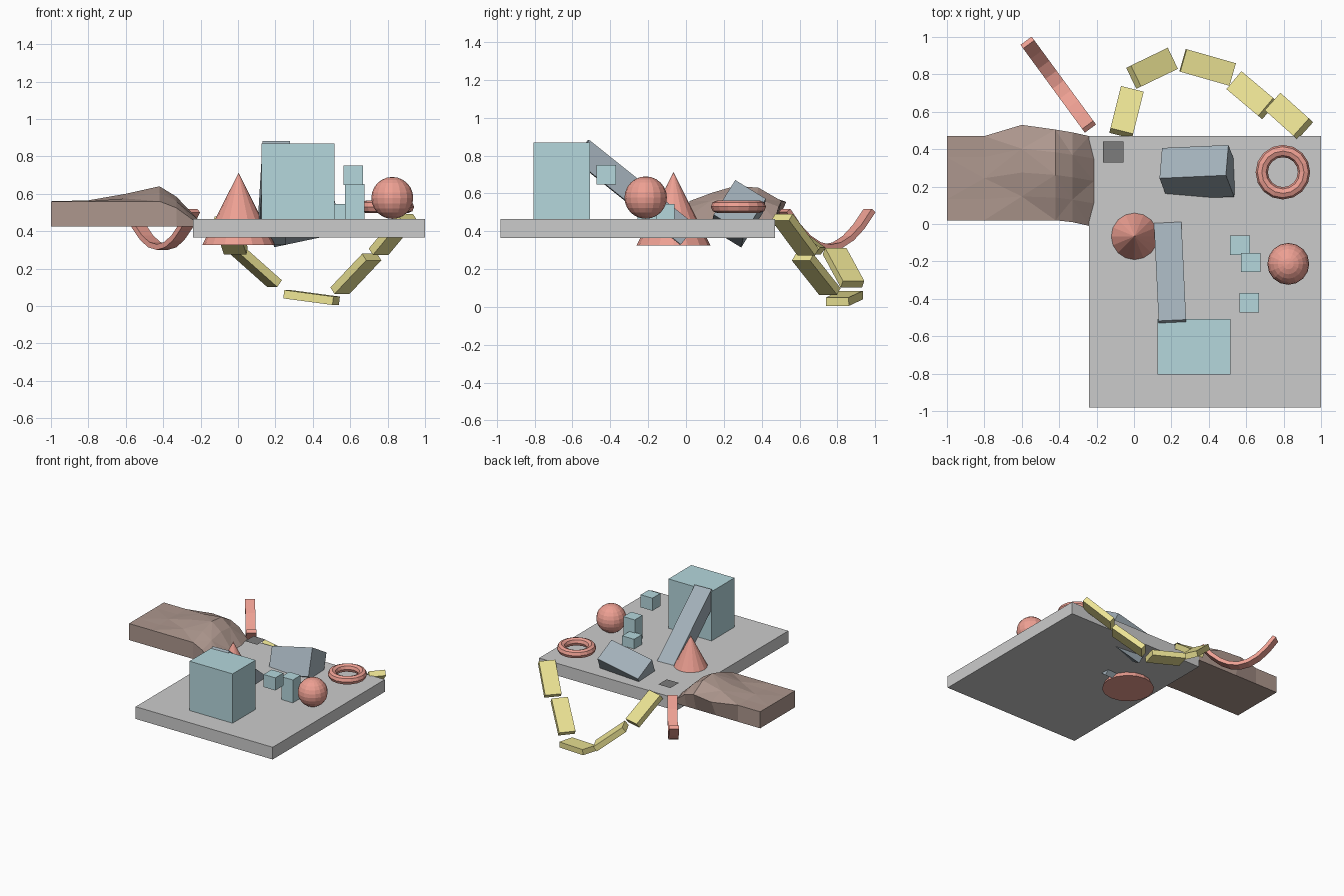
import bpy, bmesh
from math import radians
from mathutils import Vector, Matrix

if "Cube" in bpy.data.objects:
    bpy.data.objects.remove(bpy.data.objects["Cube"])


def mat(name, rgb):
    m = bpy.data.materials.new(name)
    m.diffuse_color = (*rgb, 1)
    m.use_nodes = True
    m.node_tree.nodes["Principled BSDF"].inputs["Base Color"].default_value = m.diffuse_color
    return m


RED = mat("coral", (0.85, 0.35, 0.29))
YELLOW = mat("yellow", (0.85, 0.78, 0.30))
CYAN = mat("pale_blue", (0.46, 0.68, 0.72))
BROWN = mat("earth", (0.42, 0.31, 0.27))
STONE = mat("slate", (0.36, 0.43, 0.48))
DARK = mat("dark", (0.2, 0.2, 0.2))


def finish(name, bm, material=None):
    bmesh.ops.recalc_face_normals(bm, faces=bm.faces)
    me = bpy.data.meshes.new(name)
    bm.to_mesh(me)
    bm.free()
    ob = bpy.data.objects.new(name, me)
    bpy.context.collection.objects.link(ob)
    if material:
        me.materials.append(material)
    return ob


def box(name, lo, hi, material=None):
    lo, hi = Vector(lo), Vector(hi)
    bm = bmesh.new()
    bmesh.ops.create_cube(bm, size=1, matrix=Matrix.Translation((lo + hi) / 2)
                          @ Matrix.Diagonal((*(hi - lo), 1)))
    return finish(name, bm, material)


def side_frame(d):
    """Horizontal width axis and thickness axis for a direction."""
    side = Vector((0, 0, 1)).cross(d).normalized()
    return side, d.cross(side).normalized()


def bar(name, a, b, width, thick, material, roll=0):
    """Box running from a to b, width horizontal unless rolled."""
    a, b = Vector(a), Vector(b)
    d = (b - a).normalized()
    side, up = side_frame(d)
    rot = Matrix.Rotation(roll, 3, d) @ Matrix((d, side, up)).transposed()
    bm = bmesh.new()
    bmesh.ops.create_cube(bm, size=1, matrix=Matrix.Translation((a + b) / 2)
                          @ rot.to_4x4()
                          @ Matrix.Diagonal(((b - a).length, width, thick, 1)))
    return finish(name, bm, material)


# Platform and blocks
box("platform", (-0.24, -0.98, 0.365), (1.0, 0.47, 0.465))
box("large_block", (0.125, -0.805, 0.465), (0.515, -0.508, 0.868), CYAN)
box("low_step", (0.513, -0.165, 0.44), (0.621, -0.062, 0.545), CYAN)
box("tall_step", (0.572, -0.257, 0.44), (0.676, -0.155, 0.652), CYAN)
box("floating_cube", (0.563, -0.473, 0.647), (0.669, -0.37, 0.75), CYAN)

# Leaning ramp and tilted boulder
bar("ramp", (0.207, -0.555, 0.832), (0.18, 0.01, 0.38), 0.147, 0.13, STONE)
bar("boulder", (0.165, 0.268, 0.455), (0.52, 0.284, 0.53), 0.19, 0.22, STONE, radians(-32))

# Small thin plate
bm = bmesh.new()
bmesh.ops.create_grid(bm, x_segments=1, y_segments=1, size=0.055,
                      matrix=Matrix.Translation((-0.112, 0.385, 0.52)))
finish("plate", bm, DARK)

# Cone, ball and ring
bm = bmesh.new()
bmesh.ops.create_cone(bm, cap_ends=True, segments=16, radius1=0.195, radius2=0,
                      depth=0.387, matrix=Matrix.Translation((0.003, -0.066, 0.519)))
finish("cone", bm, RED)
bm = bmesh.new()
bmesh.ops.create_uvsphere(bm, u_segments=16, v_segments=12, radius=0.112,
                          matrix=Matrix.Translation((0.825, -0.213, 0.578)))
finish("ball", bm, RED)
bpy.ops.mesh.primitive_torus_add(major_segments=16, minor_segments=8, major_radius=0.113,
                                 minor_radius=0.033, location=(0.796, 0.277, 0.53))
ring = bpy.context.object
ring.name = "ring"
ring.data.materials.append(RED)

# Hanging chain bridge of planks
planks = [((-0.068, 0.485, 0.46), (-0.012, 0.71, 0.295)),
          ((-0.002, 0.785, 0.295), (0.195, 0.88, 0.12)),
          ((0.262, 0.875, 0.063), (0.525, 0.80, 0.028)),
          ((0.545, 0.76, 0.082), (0.715, 0.617, 0.262)),
          ((0.752, 0.645, 0.29), (0.905, 0.508, 0.475))]
for i, (a, b) in enumerate(planks):
    bar(f"bridge_plank_{i + 1}", a, b, 0.125, 0.045, YELLOW)

# Sagging strip
bm = bmesh.new()
start, end = Vector((-0.57, 0.97, 0.315)), Vector((-0.24, 0.52, 0.315))
side = Vector((0, 0, 1)).cross(end - start).normalized() * 0.037
prev, n = None, 8
for i in range(n + 1):
    t = 2 * i / n - 1
    p = start.lerp(end, i / n) + Vector((0, 0, 0.195 * t * t))
    d = (end - start) / 2 + Vector((0, 0, 0.39 * t))
    up = side_frame(d)[1] * 0.015
    cur = [bm.verts.new(p + side * s + up * u)
           for s, u in ((-1, -1), (1, -1), (1, 1), (-1, 1))]
    if prev:
        for k in range(4):
            bm.faces.new((prev[k], prev[k - 1], cur[k - 1], cur[k]))
    else:
        bm.faces.new(cur)
    prev = cur
bm.faces.new(prev)
finish("sagging_strip", bm, RED)

# Terrain: height rows over a flat base
xs = (-1.0, -0.8, -0.6, -0.42, -0.33, -0.215)
back = (0.47, 0.47, 0.53, 0.505, 0.49, 0.47)
front = (0.02, 0.02, 0.02, 0.02, 0.01, -0.01)
heights = ((0.56, 0.56, 0.56, 0.56, 0.525, 0.46),
           (0.56, 0.56, 0.575, 0.605, 0.56, 0.465),
           (0.56, 0.565, 0.60, 0.64, 0.585, 0.465),
           (0.56, 0.56, 0.60, 0.63, 0.575, 0.465),
           (0.56, 0.56, 0.555, 0.56, 0.53, 0.46))
bm = bmesh.new()
top = []
for j, row in enumerate(heights):
    f = j / 4
    top.append([bm.verts.new((x - (0.025 if i == 5 and j in (0, 4) else 0),
                              front[i] * (1 - f) + back[i] * f, z))
                for i, (x, z) in enumerate(zip(xs, row))])
for j in range(4):
    for i in range(5):
        a, b, c, d = top[j][i], top[j][i + 1], top[j + 1][i + 1], top[j + 1][i]
        if (i + j) % 2:
            bm.faces.new((a, b, c)), bm.faces.new((a, c, d))
        else:
            bm.faces.new((a, b, d)), bm.faces.new((b, c, d))
rim = top[0] + [r[-1] for r in top[1:]] + top[-1][-2::-1] + [r[0] for r in top[3:0:-1]]
base = [bm.verts.new((min(v.co.x, -0.24), min(max(v.co.y, 0.015), 0.47), 0.425)) for v in rim]
for k in range(len(rim)):
    bm.faces.new((rim[k - 1], base[k - 1], base[k], rim[k]))
bm.faces.new(base)
finish("terrain", bm, BROWN)
